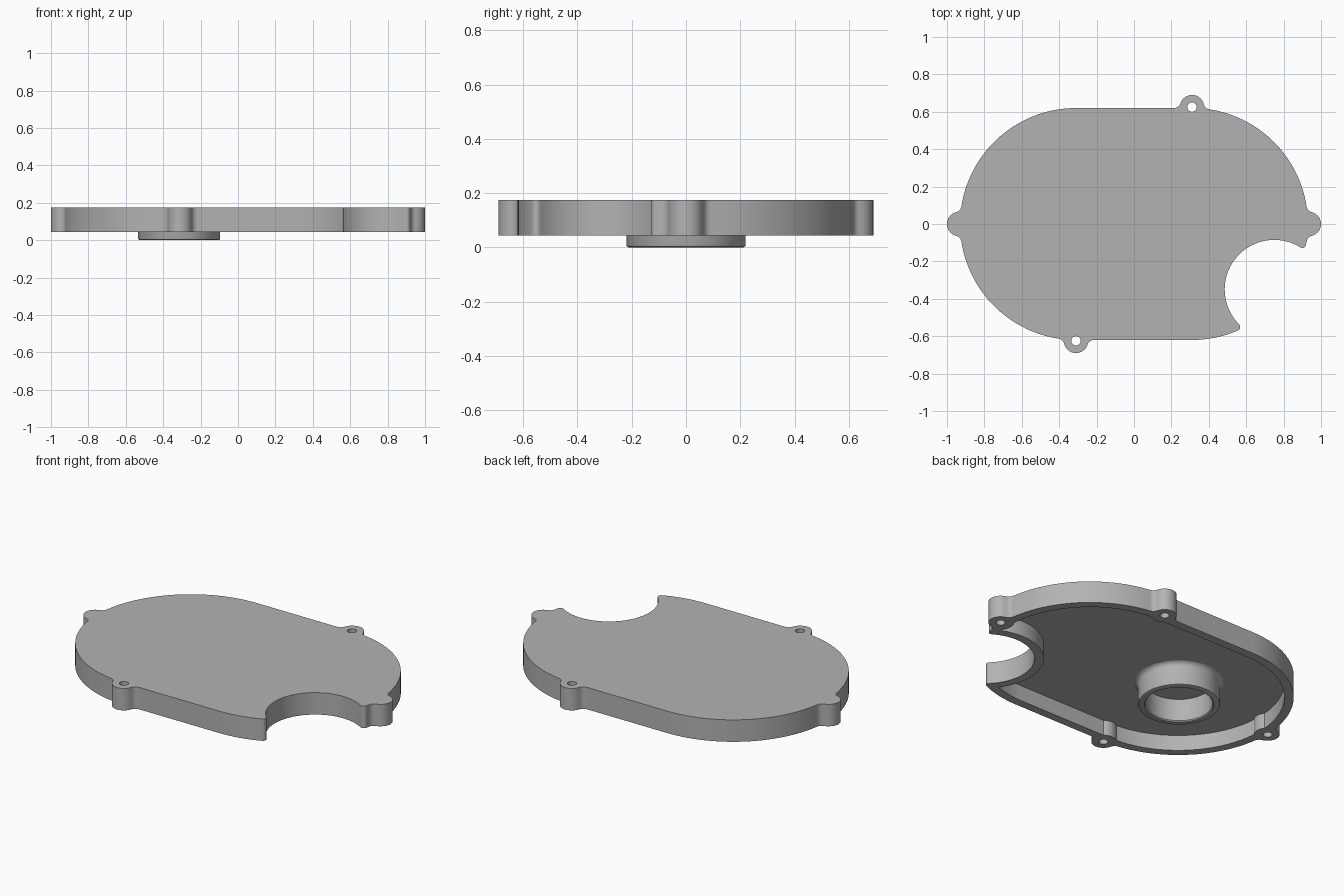
import bpy, bmesh, math
from mathutils import Vector as V

cube = bpy.data.objects.get("Cube")
if cube:
    bpy.data.objects.remove(cube, do_unlink=True)

BOTTOM, CEILING, TOP = 0.045, 0.137, 0.175
R, WALL, LUG, FIL, Q = 0.62, 0.05, 0.065, 0.035, 0.02
RIGHT, LEFT = V((0.31, 0)), V((-0.31, 0))
EAST, NORTH = V((0.935, 0)), V((0.31, 0.625))
BITE, BITE_R = V((0.75, -0.35)), 0.265


def meet(c1, r1, c2, r2, side):
    """Intersection of two circles, on the left (+1) or right (-1) of c1->c2."""
    d = c2 - c1
    a = (r1 * r1 - r2 * r2 + d.length_squared) / (2 * d.length)
    h = math.sqrt(r1 * r1 - a * a)
    u = d.normalized()
    return c1 + u * a + V((-u.y, u.x)) * h * side


def touch(a, b):
    """Point where two tangent arcs (centre, radius, direction) join."""
    if a[2] != b[2]:
        return a[0] + (b[0] - a[0]).normalized() * a[1]
    big, small = (a, b) if a[1] > b[1] else (b, a)
    return big[0] + (small[0] - big[0]).normalized() * big[1]


def trace(arcs):
    """Closed outline through arcs; the string 'line' marks a horizontal run."""
    pts, n = [], len(arcs)
    for i, arc in enumerate(arcs):
        if arc == "line":
            continue
        c, r, s = arc
        before, after = arcs[i - 1], arcs[(i + 1) % n]
        ends = []
        for other in (before, after):
            if other == "line":
                ends.append(c + V((0, r * s * (1 if c.y > 0 or (c.y == 0 and c.x * (1 if other is after else -1) > 0) else -1))))
            else:
                ends.append(touch(arc, other))
        a0, a1 = (math.atan2(p.y - c.y, p.x - c.x) for p in ends)
        sweep = ((a1 - a0) * s) % math.tau
        steps = max(3, math.ceil(sweep / math.radians(3 if r > 0.2 else 12)))
        for k in range(steps + 1):
            a = a0 + s * sweep * k / steps
            p = c + V((math.cos(a), math.sin(a))) * r
            if not pts or (p - pts[-1]).length > 1e-4:
                pts.append(p)
    if (pts[0] - pts[-1]).length < 1e-4:
        pts.pop()
    return pts


def circle(c, r, n=96):
    return [c + V((math.cos(math.tau * k / n), math.sin(math.tau * k / n))) * r for k in range(n)]


def finish_mesh(name, bm):
    bmesh.ops.recalc_face_normals(bm, faces=bm.faces)
    mesh = bpy.data.meshes.new(name)
    bm.to_mesh(mesh)
    bm.free()
    ob = bpy.data.objects.new(name, mesh)
    bpy.context.collection.objects.link(ob)
    return ob


def prism(name, pts, z0, z1):
    bm = bmesh.new()
    face = bm.faces.new([bm.verts.new((p.x, p.y, z0)) for p in pts])
    new = bmesh.ops.extrude_face_region(bm, geom=[face])["geom"]
    bmesh.ops.translate(bm, vec=(0, 0, z1 - z0), verts=[g for g in new if isinstance(g, bmesh.types.BMVert)])
    return finish_mesh(name, bm)


def cut(ob, cutter):
    cutter.hide_render = True
    mod = ob.modifiers.new("cut", "BOOLEAN")
    mod.operation, mod.solver, mod.object = "DIFFERENCE", "EXACT", cutter
    bpy.context.view_layer.objects.active = ob
    bpy.ops.object.modifier_apply(modifier=mod.name)
    bpy.data.objects.remove(cutter, do_unlink=True)


# Outline of one half: end lug, big arc, upper lug and its straight run
def fillet(lug, side):
    return (meet(RIGHT, R + FIL, lug, LUG + FIL, side), FIL, -1)


rise = R + FIL - NORTH.y
flat = (V((NORTH.x - math.sqrt((LUG + FIL) ** 2 - rise ** 2), R + FIL)), FIL, -1)
big = (RIGHT, R, 1)
half = [big, fillet(EAST, -1), (EAST, LUG, 1), fillet(EAST, 1), big,
        fillet(NORTH, -1), (NORTH, LUG, 1), flat, "line"]
turned = [a if a == "line" else (-a[0], a[1], a[2]) for a in half]

# Round bite with softened corners
corners = [(meet(RIGHT, R - Q, BITE, BITE_R + Q, s), Q, 1) for s in (-1, 1)]
bite = [big, corners[0], (BITE, BITE_R, -1), corners[1]]


# The rotated half begins on the straight run, the bite closes the loop
outline = trace(half + turned + bite)
cover = prism("cover_shell", outline, BOTTOM, TOP)

# Hollow underside, leaving the rim, the lug posts and the bite wall
inner = R - WALL
ring = [V((math.cos(a), math.sin(a))) * inner for a in (math.radians(3 * k) for k in range(-30, 91))]
ends = [[RIGHT + V((math.cos(a), math.sin(a))) * inner
         for a in (math.radians(3 * k - 90) for k in range(61))]]
ends.append([-p for p in ends[0]])
cavity = prism("cavity_cutter", ends[0] + ends[1], -0.1, CEILING)
lugs = [EAST, NORTH, -EAST, -NORTH]
for lug in lugs:
    cut(cavity, prism("post_keeper", circle(lug, 0.072, 48), -0.2, 0.3))
cut(cavity, prism("bite_wall_keeper", circle(BITE, BITE_R + WALL), -0.2, 0.3))
cut(cover, cavity)

# Screw holes: through at front and back, blind at the two ends
for lug in lugs:
    top = 0.3 if lug.y else 0.14
    cut(cover, prism("hole_cutter", circle(lug, 0.025, 32), -0.1, top))

# Open round collar under the plate, flared where it meets the ceiling
profile = [(0.18, CEILING + 0.003), (0.18, 0.006), (0.186, 0), (0.21, 0), (0.217, 0.003),
           (0.22, 0.01), (0.22, 0.112), (0.223, 0.124), (0.231, 0.133), (0.245, CEILING + 0.003)]
bm = bmesh.new()
N = 96
rings = []
for k in range(N):
    a = math.tau * k / N
    rings.append([bm.verts.new((-0.315 + r * math.cos(a), r * math.sin(a), z)) for r, z in profile])
for k in range(N):
    for j in range(len(profile)):
        j2, nxt = (j + 1) % len(profile), rings[(k + 1) % N]
        bm.faces.new((rings[k][j], rings[k][j2], nxt[j2], nxt[j]))
collar = finish_mesh("bearing_collar", bm)

# One grey material, smooth curves with crisp edges
grey = bpy.data.materials.new("plain_grey")
grey.use_nodes = True
colour = (0.45, 0.45, 0.45, 1)
grey.diffuse_color = colour
grey.node_tree.nodes["Principled BSDF"].inputs["Base Color"].default_value = colour
bpy.ops.object.select_all(action="DESELECT")
for ob in (cover, collar):
    ob.data.materials.clear()
    ob.data.materials.append(grey)
    ob.select_set(True)
bpy.context.view_layer.objects.active = cover
bpy.ops.object.shade_smooth_by_angle(angle=math.radians(30))
